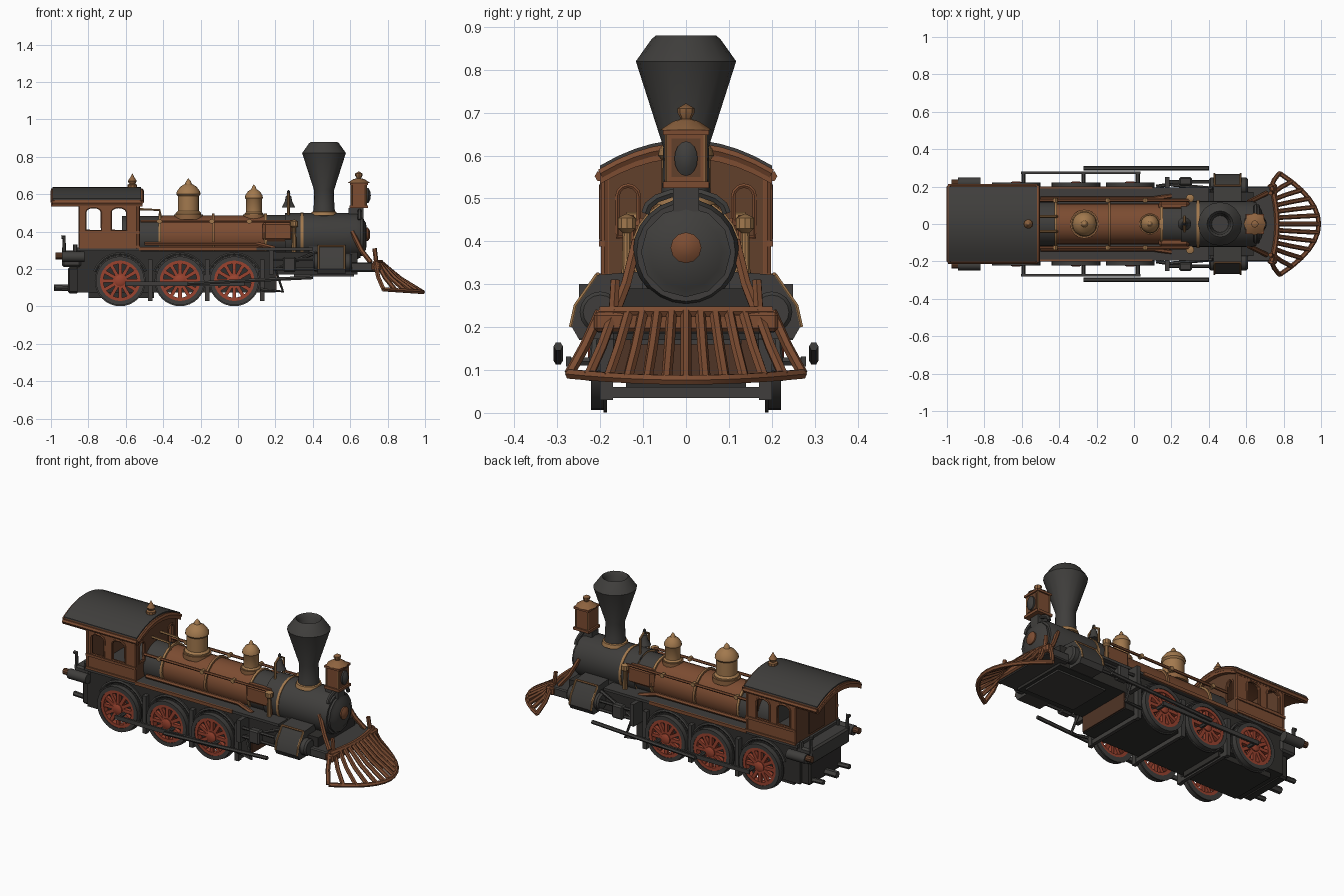
import bpy, bmesh, math
from mathutils import Matrix, Vector

cube = bpy.data.objects.get("Cube")
if cube:
    bpy.data.objects.remove(cube, do_unlink=True)


def material(name, *rgb):
    m = bpy.data.materials.new(name)
    m.use_nodes = True
    m.diffuse_color = (*rgb, 1)
    bsdf = next(n for n in m.node_tree.nodes if n.type == 'BSDF_PRINCIPLED')
    bsdf.inputs["Base Color"].default_value = (*rgb, 1)
    bsdf.inputs["Roughness"].default_value = 0.7
    return m


IRON = material("dark_iron", 0.05, 0.048, 0.045)
BLACK = material("soot_black", 0.03, 0.028, 0.026)
BROWN = material("copper_brown", 0.2, 0.072, 0.031)
AGED = material("weathered_brown", 0.12, 0.05, 0.024)
DEEP = material("deep_brown", 0.08, 0.035, 0.019)
BRASS = material("aged_brass", 0.36, 0.19, 0.075)
BRONZE = material("dull_bronze", 0.27, 0.125, 0.05)
RED = material("wheel_red", 0.32, 0.055, 0.028)


def finish(name, bm, mat, mirror=False):
    """Clean a mesh, keep sharp edges, and mirror it across the centre line."""
    bmesh.ops.remove_doubles(bm, verts=bm.verts, dist=1e-5)
    bmesh.ops.recalc_face_normals(bm, faces=bm.faces)
    for f in bm.faces:
        f.smooth = True
    for e in bm.edges:
        e.smooth = len(e.link_faces) == 2 and e.calc_face_angle(4) < math.radians(35)
    me = bpy.data.meshes.new(name)
    bm.to_mesh(me)
    bm.free()
    me.materials.append(mat)
    ob = bpy.data.objects.new(name, me)
    bpy.context.collection.objects.link(ob)
    if mirror:
        mod = ob.modifiers.new("Mirror", 'MIRROR')
        mod.use_axis = (False, True, False)
    return ob


def box(name, x, y, z, mat, mirror=False, bevel=0.0):
    lo, hi = Vector((x[0], y[0], z[0])), Vector((x[1], y[1], z[1]))
    bm = bmesh.new()
    bmesh.ops.create_cube(bm, size=1, matrix=Matrix.Translation((lo + hi) / 2) @ Matrix.Diagonal((*(hi - lo), 1)))
    if bevel:
        bmesh.ops.bevel(bm, geom=bm.edges[:], offset=bevel, segments=1, affect='EDGES')
    return finish(name, bm, mat, mirror)


def lathe(name, profile, loc, axis, mat, mirror=False, seg=24):
    """Turn (radius, height) pairs around an axis."""
    bm = bmesh.new()
    vs = [bm.verts.new((r, 0, h)) for r, h in profile]
    es = [bm.edges.new(p) for p in zip(vs, vs[1:])]
    bmesh.ops.spin(bm, geom=vs + es, cent=(0, 0, 0), axis=(0, 0, 1), angle=math.tau, steps=seg)
    rot = Vector((0, 0, 1)).rotation_difference(Vector(axis)).to_matrix().to_4x4()
    bm.transform(Matrix.Translation(loc) @ rot)
    return finish(name, bm, mat, mirror)


def from_curve(name, cu, mat, mirror, matrix):
    tmp = bpy.data.objects.new("tmp", cu)
    bpy.context.collection.objects.link(tmp)
    dg = bpy.context.evaluated_depsgraph_get()
    me = bpy.data.meshes.new_from_object(tmp.evaluated_get(dg))
    bm = bmesh.new()
    bm.from_mesh(me)
    bm.transform(matrix)
    bpy.data.objects.remove(tmp, do_unlink=True)
    bpy.data.meshes.remove(me)
    return finish(name, bm, mat, mirror)


def add_spline(cu, pts, closed):
    sp = cu.splines.new('POLY')
    sp.points.add(len(pts) - 1)
    for p, co in zip(sp.points, pts):
        p.co = (*co, 0, 1) if len(co) == 2 else (*co, 1)
    sp.use_cyclic_u = closed


def tube(name, paths, r, mat, mirror=False):
    cu = bpy.data.curves.new(name, 'CURVE')
    cu.dimensions = '3D'
    cu.bevel_depth, cu.bevel_resolution, cu.use_fill_caps = r, 1, True
    for path in paths:
        add_spline(cu, path, False)
    return from_curve(name, cu, mat, mirror, Matrix())


SIDE = Matrix(((1, 0, 0, 0), (0, 0, 1, 0), (0, 1, 0, 0), (0, 0, 0, 1)))   # panel in XZ
CROSS = Matrix(((0, 0, 1, 0), (1, 0, 0, 0), (0, 1, 0, 0), (0, 0, 0, 1)))  # panel in YZ


def panel(name, loops, half, plane, offset, mat, mirror=False):
    """Flat plate; the first loop is the outline and the rest are holes."""
    cu = bpy.data.curves.new(name, 'CURVE')
    cu.dimensions, cu.fill_mode, cu.extrude = '2D', 'BOTH', half
    for loop in loops:
        add_spline(cu, loop, True)
    return from_curve(name, cu, mat, mirror, Matrix.Translation(offset) @ plane)


def arched(a, b, lo, hi, rise=0.025):
    c, h = (a + b) / 2, (b - a) / 2
    top = [(c + h * math.cos(t * math.pi / 6), hi - rise + rise * math.sin(t * math.pi / 6)) for t in range(7)]
    return [(a, lo), (b, lo)] + top


def ring(inner, outer, a, b):
    return [(inner, a), (outer, a), (outer, b), (inner, b), (inner, a)]


# Boiler, smokebox and bands, turned along the x axis
X, Y, Z = (1, 0, 0), (0, 1, 0), (0, 0, 1)
C = 0.375
lathe("firebox", [(0, -.62), (.118, -.62), (.118, -.42), (0, -.42)], (0, 0, C - .01), X, IRON)
lathe("boiler", [(0, -.42), (.11, -.42), (.11, .15), (0, .15)], (0, 0, C), X, BROWN)
lathe("boiler_front_course", [(0, .15), (.113, .15), (.113, .25), (0, .25)], (0, 0, C), X, IRON)
box("side_casing", (.13, .3), (.07, .126), (.345, .455), BROWN, True, .018)
lathe("smokebox", [(0, .25), (.124, .25), (.124, .63), (.115, .655), (0, .655)], (0, 0, C), X, IRON)
lathe("smokebox_door", [(.105, .65), (.105, .668), (.085, .675), (.07, .685), (0, .69)], (0, 0, C), X, IRON, seg=12)
lathe("door_boss", [(.036, .68), (.036, .695), (.02, .705), (0, .707)], (0, 0, C + .01), X, BROWN, seg=12)
for i, (x, m) in enumerate(((-.425, BRASS), (-.14, BRONZE), (.14, BRASS), (.25, BRASS))):
    lathe(f"boiler_band_{i}", ring(.1, .121, x, x + .014), (0, 0, C), X, m)
lathe("smokebox_band", ring(.11, .128, .335, .35), (0, 0, C), X, BRASS)

# Chimney
lathe("chimney", [(0, .47), (.062, .47), (.055, .54), (.053, .62), (.117, .82), (.08, .872), (.07, .88),
                  (.056, .86), (.045, .7), (0, .7)], (.46, 0, 0), Z, IRON, seg=16)
lathe("chimney_collar", [(.05, .485), (.072, .485), (.066, .505), (.05, .51)], (.46, 0, 0), Z, BRASS)

# Domes, bell and whistle
dome = [(1.1, .47), (1.1, .5), (.92, .51), (.92, .59), (1.05, .6), (1.0, .615), (.7, .64), (.3, .655), (.2, .67), (0, .685)]
for name, x, r, h in (("sand_dome", -.265, .062, 1), ("steam_dome", .085, .046, .85)):
    lathe(name, [(a * r, .47 + (b - .47) * h) for a, b in dome], (x, 0, 0), Z, BRASS, seg=16)
    lathe(name + "_base", ring(r * .6, r * 1.25, .465, .492), (x, 0, 0), Z, BRONZE, seg=16)
lathe("bell", [(0, .595), (.014, .59), (.02, .56), (.036, .53), (0, .53)], (.27, 0, 0), Z, IRON, seg=12)
tube("bell_yoke", [[(.27, -.04, .48), (.27, -.04, .58), (.27, 0, .605), (.27, .04, .58), (.27, .04, .48)]], .007, BRASS)
lathe("bell_finial", [(0, .6), (.01, .6), (.008, .615), (0, .625)], (.27, 0, 0), Z, IRON, seg=8)
lathe("roof_whistle", [(0, .61), (.026, .61), (.026, .65), (.016, .655), (.024, .67), (.008, .695), (0, .712)],
      (-.565, 0, 0), Z, BRONZE, seg=10)

# Headlamp
box("headlamp_case", (.605, .685), (-.046, .046), (.535, .655), BROWN, bevel=.004)
box("headlamp_inset", (.68, .688), (-.034, .034), (.55, .64), AGED)
tube("headlamp_corners", [[(x, y, .535), (x, y, .655)] for x in (.607, .684) for y in (-.045, .045)], .005, BRONZE)
box("headlamp_sill", (.595, .695), (-.054, .054), (.525, .54), BROWN)
box("headlamp_bracket", (.59, .67), (-.03, .03), (.47, .525), IRON)
box("headlamp_cornice", (.598, .694), (-.054, .054), (.648, .66), BROWN)
lathe("headlamp_roof", [(.06, .66), (.03, .68), (.012, .685), (.02, .7), (.02, .71), (0, .722)], (.646, 0, 0), Z, BRONZE, seg=8)
lens = lathe("headlamp_lens", [(.027, 0), (.027, .012), (.015, .022), (0, .025)], (0, 0, 0), X, IRON, seg=16)
lens.scale.z, lens.location = 1.5, (.685, 0, .593)

# Cab walls with window openings
def roof_z(y):
    return .63 - .06 * (y / .2) ** 2


ys = [-.2 + .04 * i for i in range(11)]
front_edge = [(-.195, .31), (.195, .31)] + [(y * .975, roof_z(y) - .02) for y in reversed(ys)]
windows = [arched(-.815, -.73, .405, .53), arched(-.68, -.595, .405, .53)]
panel("cab_side", [[(-.845, .31), (-.53, .31), (-.53, .56), (-.845, .56)]] + windows, .008, SIDE, (0, .188, 0), BROWN, True)
for i, w in enumerate(windows):
    tube(f"cab_window_frame_{i}", [[(x, .197, z) for x, z in w + w[:1]]], .006, BROWN, True)
front_window = arched(.11, .16, .41, .53)
panel("cab_front", [front_edge, front_window, [(-y, z) for y, z in front_window]], .008, CROSS, (-.54, 0, 0), AGED)
tube("front_window_frame", [[(-.531, y, z) for y, z in front_window + front_window[:1]]], .006, BROWN, True)
panel("cab_back", [front_edge], .008, CROSS, (-.838, 0, 0), AGED)
panel("cab_door", [arched(-.07, .07, .33, .56)], .004, CROSS, (-.848, 0, 0), DEEP)
tube("cab_corner_posts", [[(x, .19, .31), (x, .19, .56)] for x in (-.535, -.842)], .01, BROWN, True)
for i, z in enumerate((.318, .395)):
    box(f"cab_moulding_{i}", (-.85, -.525), (.19, .203), (z - .007, z + .007), BROWN, True)
box("cab_floor", (-.86, -.52), (-.195, .195), (.295, .315), IRON)

# Curved roof: trimmed slab under a dark covering, with rounded eaves
def arc_plate(lo, hi):
    return [(y, roof_z(y) + lo) for y in ys] + [(y, roof_z(y) + hi) for y in reversed(ys)]


panel("roof_slab", [arc_plate(-.036, 0)], .245, CROSS, (-.755, 0, 0), BROWN)
panel("roof_cover", [arc_plate(-.002, .007)], .237, CROSS, (-.755, 0, 0), IRON)
tube("roof_eaves", [[(-.995, .2, .552), (-.515, .2, .552)]], .013, BROWN, True)
tube("roof_end_rims", [[(x, y, roof_z(y) - .012) for y in ys] for x in (-.99, -.515)], .012, BROWN)

# Frame, running boards and underside
box("main_frame", (-.86, .2), (-.17, .17), (.075, .295), BLACK)
box("frame_front_plate", (.2, .207), (-.165, .165), (.08, .17), DEEP)
box("ash_pan", (-.8, -.45), (-.14, .14), (.045, .09), BLACK)
box("front_frame", (.2, .64), (-.17, .17), (.17, .29), BLACK)
box("front_pan", (.3, .62), (-.13, .13), (.16, .175), IRON)
box("smokebox_saddle", (.38, .56), (-.11, .11), (.25, .32), IRON)
box("running_board", (-.53, .4), (.09, .195), (.3, .315), IRON, True)
box("running_board_edge", (-.53, .1), (.19, .2), (.299, .318), BROWN, True)
box("front_deck", (.6, .755), (-.2, .2), (.185, .235), IRON, bevel=.006)
box("bumper_beam", (.715, .765), (-.215, .215), (.19, .235), BROWN, bevel=.008)
for i, x in enumerate((-.47, -.165, .13)):
    box(f"brake_hanger_{i}", (x - .012, x + .012), (.17, .2), (.03, .25), IRON, True)
    box(f"brake_beam_{i}", (x - .01, x + .01), (-.17, .17), (.035, .06), IRON)

# Spoked driving wheels
WZ, WY = .137, .192
for i, x in enumerate((-.63, -.31, -.02)):
    at = (x, WY, WZ)
    lathe(f"tyre_{i}", ring(.108, .13, 0, .03) + [(.136, 0), (.136, -.008), (.108, -.008)], at, Y, IRON, True, 32)
    lathe(f"wheel_rim_{i}", ring(.09, .112, -.005, .027), at, Y, RED, True, 32)
    lathe(f"wheel_hub_{i}", [(0, -.03), (.03, -.03), (.03, .03), (.018, .036), (0, .036)], at, Y, RED, True, 16)
    bm = bmesh.new()
    for k in range(12):
        turn = Matrix.Rotation(k * math.tau / 12, 4, 'Y')
        bmesh.ops.create_cube(bm, size=1, matrix=Matrix.Translation((x, WY + .013, WZ)) @ turn
                              @ Matrix.Translation((.062, 0, 0)) @ Matrix.Diagonal((.075, .022, .019, 1)))
    finish(f"spokes_{i}", bm, RED, True)
    tube(f"axle_{i}", [[(x, -WY, WZ), (x, WY, WZ)]], .018, BLACK)
    tube(f"crank_pin_{i}", [[(x + .04, WY, .12), (x + .04, .28, .12)]], .011, IRON, True)
    arc = [(x + .145 * math.cos(math.radians(t)), .18, WZ + .145 * math.sin(math.radians(t))) for t in range(20, 161, 14)]
    tube(f"wheel_guard_{i}", [arc], .009, IRON, True)
box("side_rod", (-.605, .035), (.268, .28), (.108, .132), IRON, True)
tube("main_rod", [[(-.27, .298, .122), (.4, .298, .155)]], .011, IRON, True)

# Slant-sided cylinder blocks with brass edging, and slide bars
block = [(.1, .172), (.25, .172), (.266, .2), (.255, .25), (.205, .322), (.1, .33)]
panel("cylinder_block", [block], .075, CROSS, (.5, 0, 0), IRON, True)
lathe("cylinder_cover", [(0, .4), (.04, .4), (.048, .41), (.048, .6), (.04, .61), (0, .61)], (0, .2, .235), X, IRON, True, 16)
tube("cylinder_edging", [[(x, y + .002, z) for y, z in block[2:5]] for x in (.43, .57)], .006, BRASS, True)
tube("cylinder_ledge", [[(.43, .206, .322), (.57, .206, .322)]], .006, BRONZE, True)
tube("slide_bars", [[(.17, .225, z), (.42, .225, z)] for z in (.2, .25)], .009, IRON, True)
box("crosshead", (.24, .31), (.205, .25), (.185, .265), IRON, True, .008)
box("slide_bar_yoke", (.165, .19), (.15, .25), (.17, .3), IRON, True)
tube("valve_gear", [[(.12, .2, .09), (.24, .22, .08), (.2, .21, .2), (.42, .19, .29)]], .01, IRON, True)

# Handrails, pipes and fittings
tube("handrail", [[(-.52, .127, .455), (.29, .127, .455), (.305, .128, .32)]], .009, BROWN, True)
tube("lower_pipe", [[(-.5, .135, .335), (.1, .135, .335), (.2, .15, .31)]], .012, BROWN, True)
lathe("brass_post", [(0, .28), (.014, .28), (.01, .42), (.022, .43), (.022, .455), (0, .465)], (.3, .138, 0), Z, BRASS, True, 10)
for i, x in enumerate((-.42, -.14, .06)):
    lathe(f"rail_knob_{i}", [(0, -.012), (.013, -.012), (.013, .012), (0, .012)], (x, .127, .455), Y, BRASS, True, 8)
rail_angles = [i * math.pi / 8 for i in range(9)]
tube("smokebox_rail", [[(.65, .095 * math.cos(a), .465 + .05 * math.sin(a)) for a in rail_angles]], .011, IRON)
tube("front_brace", [[(.61, .115, .4), (.66, .14, .3), (.71, .165, .235)]], .013, BROWN, True)
tube("roof_pipes", [[(-.53, .04, .52), (-.42, .04, .515), (-.41, .04, .47)]], .007, BRASS, True)

# Pilot: bowed lower bar, top bar and tapering slats
def low(s):
    return Vector((.988 - .21 * s * s, .272 * s, .077 + .014 * s * s))


def high(s):
    return Vector((.765 - .03 * s * s, .2 * s, .236))


steps = [i / 6 for i in range(-6, 7)]
tube("pilot_lower_bar", [[low(s) for s in steps]], .0125, BROWN)
tube("pilot_top_bar", [[high(s) for s in steps]], .014, BROWN)
tube("pilot_slats", [[high(s), high(s).lerp(low(s), .5) - Vector((.007, 0, .007)), low(s)] for s in steps], .0125, BROWN)
tube("pilot_posts", [[(.74, .17, .23), (.73, .165, .31)]], .012, BROWN, True)

# Rear platform, buffers and levers
box("rear_platform", (-.94, -.84), (-.18, .18), (.21, .3), IRON, bevel=.01)
box("rear_beam", (-.91, -.85), (-.15, .15), (.07, .21), BLACK, bevel=.01)
tube("rear_coupler", [[(-.86, 0, .1), (-.985, 0, .1)]], .02, IRON)
tube("rear_drawbars", [[(-.86, .12, .095), (-.98, .12, .1)]], .014, IRON, True)
tube("rear_posts", [[(-.93, .17, .28), (-.93, .17, .37), (-.945, .17, .37)], [(-.87, .17, .29), (-.87, .17, .33)]], .011, IRON, True)
lathe("rear_tank", [(0, -.94), (.028, -.94), (.028, -.82), (0, -.82)], (0, .22, .265), X, IRON, True, 12)
lathe("rear_tank_cap", [(0, -.975), (.018, -.975), (.018, -.935), (0, -.935)], (0, .22, .27), X, AGED, True, 10)
